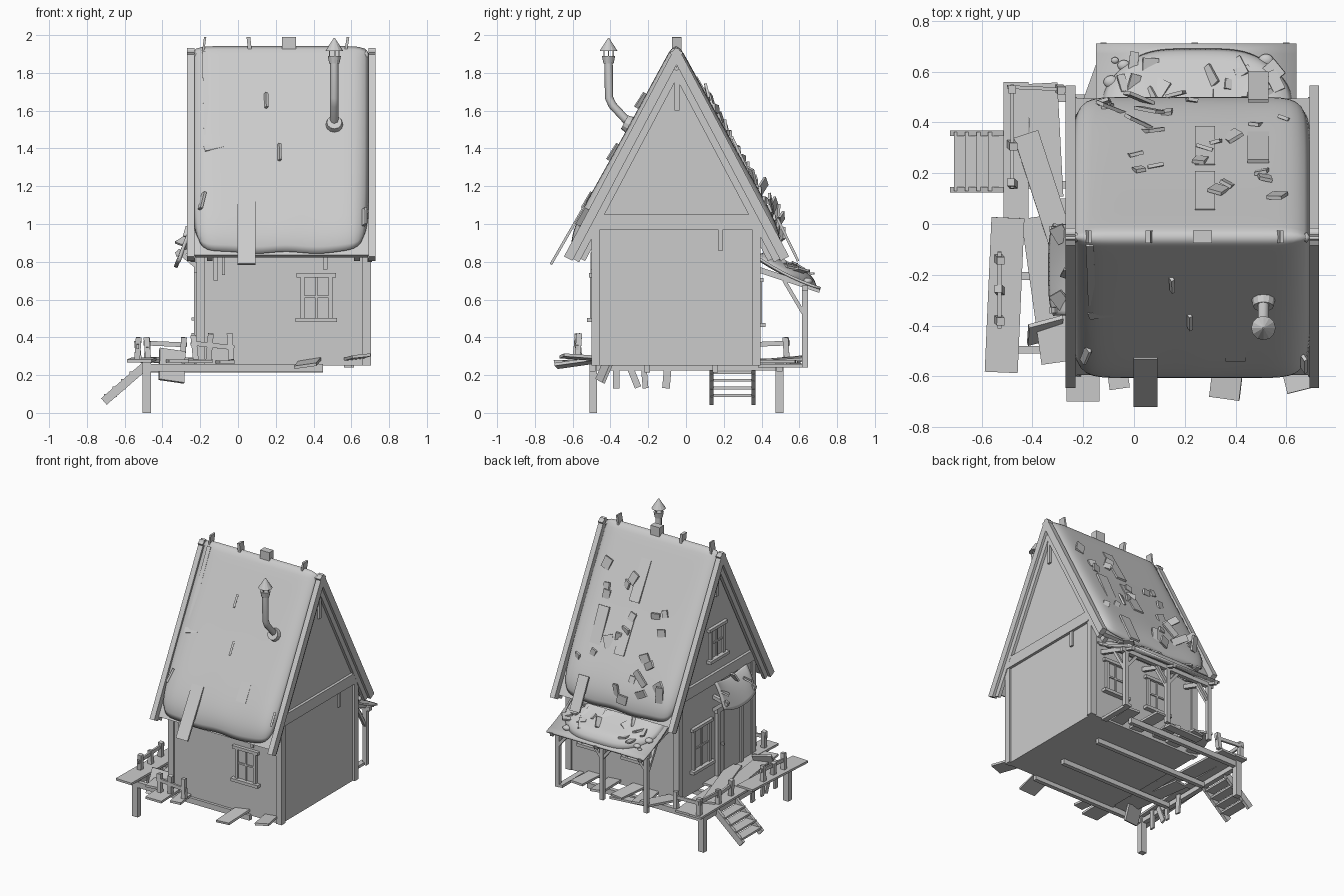
import bpy, bmesh, math, random
from mathutils import Matrix, Vector

if "Cube" in bpy.data.objects:
    bpy.data.objects.remove(bpy.data.objects["Cube"])

rnd = random.Random(4)
RX, RZ, SL = -0.05, 1.95, Vector((0, 0.469, -0.883))   # ridge y, ridge z, slope direction


def finish(name, bm, smooth=False):
    bmesh.ops.recalc_face_normals(bm, faces=bm.faces[:])
    me = bpy.data.meshes.new(name)
    bm.to_mesh(me)
    bm.free()
    if smooth:
        me.polygons.foreach_set("use_smooth", [True] * len(me.polygons))
    ob = bpy.data.objects.new(name, me)
    bpy.context.collection.objects.link(ob)
    return ob


def boxes(name, items, M=Matrix()):
    """Several axis-aligned boxes (x0,x1,y0,y1,z0,z1) in one object."""
    bm = bmesh.new()
    for a, b, c, d, e, f in items:
        T = Matrix.Translation(((a + b) / 2, (c + d) / 2, (e + f) / 2))
        bmesh.ops.create_cube(bm, size=1, matrix=M @ T @ Matrix.Diagonal((b - a, d - c, f - e, 1)))
    return finish(name, bm)


def plank(name, c, size, rot=(0, 0, 0), base=Matrix()):
    """A board centred at c, rotated by degrees on top of a base orientation."""
    R = Matrix.Rotation(math.radians(rot[2]), 4, 'Z') @ Matrix.Rotation(math.radians(rot[1]), 4, 'Y') \
        @ Matrix.Rotation(math.radians(rot[0]), 4, 'X')
    s = [v / 2 for v in size]
    return boxes(name, [(-s[0], s[0], -s[1], s[1], -s[2], s[2])], Matrix.Translation(c) @ base @ R)


def beam(name, p, q, w, h):
    p, q = Vector(p), Vector(q)
    d = (q - p).normalized()
    up = Vector((0, 1, 0)) if abs(d.z) > 0.99 else Vector((0, 0, 1))
    y = up.cross(d).normalized()
    M = Matrix((d, y, d.cross(y))).transposed().to_4x4()
    return plank(name, (p + q) / 2, ((q - p).length, w, h), base=M)


def sheet(name, fn, nu, nv, thick):
    """Smooth soft sheet from a function of u,v in -1..1."""
    bm = bmesh.new()
    g = [[bm.verts.new(fn(2 * i / nu - 1, 2 * j / nv - 1)) for j in range(nv + 1)] for i in range(nu + 1)]
    for i in range(nu):
        for j in range(nv):
            bm.faces.new((g[i][j], g[i + 1][j], g[i + 1][j + 1], g[i][j + 1]))
    ob = finish(name, bm, True)
    m = ob.modifiers.new("thickness", 'SOLIDIFY')
    m.thickness, m.offset = thick, 0
    return ob


def cone(name, c, r1, r2, h, M=Matrix()):
    bm = bmesh.new()
    bmesh.ops.create_cone(bm, cap_ends=True, segments=12, radius1=r1, radius2=r2, depth=h,
                          matrix=Matrix.Translation(c) @ M)
    return finish(name, bm)


# house body: pentagon profile extruded along x
bm = bmesh.new()
prof = [(-.49, .25), (.385, .25), (.385, 1.0), (-.05, 1.84), (-.49, 1.0)]
f = bm.faces.new([bm.verts.new((-.21, y, z)) for y, z in prof])
r = bmesh.ops.extrude_face_region(bm, geom=[f])
bmesh.ops.translate(bm, vec=(.9, 0, 0), verts=[v for v in r['geom'] if isinstance(v, bmesh.types.BMVert)])
finish("house_walls", bm)
boxes("corner_posts", [(x, x + .045, y, y + .045, .25, 1.0) for x in (-.22, .66) for y in (-.5, .35)])
boxes("gable_beams", [(x, x + .03, -.48, .37, .97, 1.05) for x in (-.23, .68)])

# roof boards, barge boards and rafter ends
for s, side in ((-1, "front"), (1, "back")):
    d, n = Vector((0, s * SL.y, SL.z)), Vector((0, s * .883, .469))
    top = Vector((0, RX, RZ))
    a = top - n * .055
    X = Vector((.23, 0, 0))
    beam("roof_boards_" + side, a + d * .105 + X, a + d * 1.24 + X, .94, .025)
    for x, o in ((-.25, .012), (.71, -.012)):
        V = Vector((x, 0, 0))
        beam("barge_board_" + side, top - n * .025 + d * .02 + V, top - n * .025 + d * 1.27 + V, .038, .05)
        V.x += o
        beam("barge_trim_" + side, top - n * .065 + d * .12 + V, top - n * .065 + d * 1.26 + V, .025, .04)
    for x in (-.15, .63):
        beam("rafter_end_" + side, top - n * .09 + d * .98 + Vector((x, 0, 0)),
             top - n * .09 + d * 1.24 + Vector((x, 0, 0)), .03, .04)
boxes("king_posts", [(x, x + .02, -.06, -.035, 1.6, 1.8) for x in (-.225, .685)])


# soft main roof covering
def roof(u, v):
    k = 1 - .08 * abs(u * v) ** 9
    s, x = u * k, .225 + .462 * v * k
    a = math.sqrt(s * s + .0004)
    h = (.043 + .02 * u * u) * (1 - abs(u) ** 14) * (1 - abs(v) ** 14) - .038
    sg = s / a
    e = .005 * math.sin(9 * v + 1) * abs(u) ** 6
    return (x, RX - .003 + .575 * s + sg * .883 * h, RZ - 1.083 * a + .469 * h + e)


sheet("roof_covering", roof, 80, 40, .022)


def roof_plank(s, x, t, w, l, tilt=0, yaw=0, h=0.0, roll=0):
    n = Vector((0, s * .883, .469))
    d = Vector((0, s * SL.y, SL.z))
    side = d.cross(n)
    M = Matrix((side, d, n)).transposed().to_4x4()
    plank("roof_plank", Vector((x, RX, RZ)) + d * t + n * h, (w, l, .014), (tilt, roll, yaw), M)


# loose roof planks and splinters: front slope, then back slope
for p in [(.045, 1.15, .095, .38, 2, 0, .035), (.40, .78, .08, .42, 2, 0, .018), (-.13, .62, .1, .04, 8, 15, .015),
          (.15, .35, .02, .09, 10, 10, .03, 60), (.22, .66, .02, .1, 8, 8, .03, 60), (-.17, .3, .03, .5, 0, 1, .01),
          (.67, 1.04, .03, .1, 5, 5, .015, 60), (-.19, .95, .03, .1, 5, -8, .025, 60)]:
    roof_plank(-1, *p)
for p in [(.28, .35, .08, .3, 2, 0, .016), (.28, .72, .08, .3, 2, 0, .02), (.49, .75, .085, .34, -3, 0, .02),
          (.49, 1.19, .08, .25, -2, 0, .035), (.02, .52, .04, .05, -15, 20, .025)]:
    roof_plank(1, *p)
for cx, t in ((-.09, 1.0), (.02, .88), (.06, .98), (-.12, 1.05), (.02, 1.08)):
    roof_plank(1, cx, t, .05, .12, rnd.uniform(-40, -10), rnd.uniform(-70, 70), .045, rnd.uniform(-40, 40))
for i in range(18):
    roof_plank(1, rnd.uniform(-.15, .62), .3 + .05 * i, rnd.uniform(.03, .07), rnd.uniform(.04, .09),
               rnd.uniform(-35, -8), rnd.uniform(-30, 30), .025, rnd.uniform(-20, 20))
for x, w, a in ((-.18, .012, 8), (.06, .02, -6), (.27, .075, 0), (.575, .014, 10)):
    plank("ridge_splinter", (x, -.05, 1.945), (w, .05, .09), (0, a, 0))

# stove pipe with flange, collars and cap
cu = bpy.data.curves.new("stove_pipe", 'CURVE')
cu.dimensions, cu.bevel_depth, cu.bevel_resolution, cu.use_fill_caps = '3D', .022, 2, True
sp = cu.splines.new('POLY')
pts = [(.51, -.27, 1.50), (.51, -.39, 1.63), (.51, -.408, 1.67), (.51, -.41, 1.87)]
sp.points.add(3)
for q, c in zip(sp.points, pts):
    q.co = (*c, 1)
bpy.context.collection.objects.link(bpy.data.objects.new("stove_pipe", cu))
cone("pipe_flange", (.51, -.308, 1.53), .048, .04, .04, Matrix.Rotation(math.radians(62), 4, 'X'))
cone("pipe_collar", (.51, -.41, 1.87), .027, .035, .04)
cone("pipe_cap", (.51, -.41, 1.95), .048, .003, .07)
boxes("cap_struts", [(.51 + a, .516 + a, -.413 + b, -.407 + b, 1.88, 1.925)
                     for a, b in ((-.028, 0), (.022, 0), (0, .025), (0, -.025))])


# windows and door, modelled facing -y then turned to each wall
def window(loc, ang, w, h):
    M = Matrix.Translation(loc) @ Matrix.Rotation(math.radians(ang), 4, 'Z')
    a, b, t = w / 2, h / 2, .022
    boxes("window", [(-a, -a + t, -.018, .01, -b, b), (a - t, a, -.018, .01, -b, b),
                     (-a - .02, a + .02, -.024, .01, b - t, b), (-a - .025, a + .025, -.035, .01, -b - .01, -b + .012),
                     (-.006, .006, -.012, .01, -b, b), (-a, a, -.012, .01, -.006, .006),
                     (-a + .01, a - .01, -.004, .01, -b, b)], M)


window((.415, -.49, .615), 0, .17, .25)
window((.49, .385, .59), 180, .17, .25)
window((.13, .385, .59), 180, .17, .25)
window((-.21, .13, .57), -90, .2, .32)
window((-.21, -.05, 1.27), -90, .17, .24)
D = Matrix.Translation((-.21, -.19, 0)) @ Matrix.Rotation(math.radians(-90), 4, 'Z')
boxes("door", [(-.12 + i * .06, -.063 + i * .06, -.012, .01, .27, .74) for i in range(4)] +
      [(-.15, -.12, -.022, .01, .26, .78), (.12, .15, -.022, .01, .26, .78), (-.16, .16, -.024, .01, .74, .78),
       (-.1, -.085, -.035, 0, .49, .505)], D)

# curled awning over the door, on brackets
sheet("door_awning", lambda u, v: (-.275 + .055 * u * (1 - .35 * v ** 4), -.18 + .18 * v,
      .9 + .07 * u - .02 * u * u + .035 * v * v - .02 * (1 - u)), 12, 20, .018)
for y in (-.34, -.02):
    beam("awning_bracket", (-.21, y, .77), (-.32, y, .86), .02, .025)
    beam("awning_arm", (-.21, y, .87), (-.33, y, .84), .025, .025)
for y, x, a in ((-.3, -.29, 30), (-.04, -.29, 25), (-.2, -.25, 60)):
    plank("awning_shingle", (x, y, .83 + (x + .33) * 1.2 + .03), (.06, .07, .012), (15, -a, a))

# back porch: frame, posts, braces, soft roof
for x in (-.12, .24, .6):
    beam("porch_post", (x, .63, .24), (x, .63, .66), .03, .03)
    beam("porch_rafter", (x, .38, .76), (x, .71, .65), .025, .03)
    beam("porch_brace", (x, .62, .53), (x, .52, .70), .02, .02)
    for s in ((1,) if x < 0 else (-1,) if x > .5 else (-1, 1)):
        beam("porch_side_brace", (x, .63, .54), (x + s * .09, .63, .65), .02, .02)
boxes("porch_beam", [(-.15, .64, .615, .645, .645, .675)])
# slightly sagging porch boards
py = lambda y: .66 + .31 * (.71 - y) + .55 * (.71 - y) ** 2
sheet("porch_boards", lambda u, v: (.245 + .395 * v, .545 + .165 * u, py(.545 + .165 * u)), 8, 2, .014)


def porch(u, v):
    y = .385 + .15 * (u + 1) * (1 - .3 * abs(v) ** 4)
    x = .25 + .375 * v * (1 - .2 * ((u + 1) / 2) ** 4)
    return (x, y, py(y) - .005 + .055 * (1 - abs(v) ** 8) * (1 - abs(u) ** 8))


sheet("porch_covering", porch, 20, 30, .02)
for i in range(20):
    y = rnd.uniform(.45, .65)
    plank("porch_shingle", (rnd.uniform(-.06, .56), y, py(y) + .055), (rnd.uniform(.03, .08), rnd.uniform(.04, .09), .012),
          (rnd.uniform(-40, 5), rnd.uniform(-25, 25), rnd.uniform(-50, 50)))
for x, y, rr in ((-.09, .56, .03), (-.04, .625, .025), (-.075, .645, .015), (.02, .63, .018), (.52, .645, .03)):
    bm = bmesh.new()
    bmesh.ops.create_uvsphere(bm, u_segments=14, v_segments=8, radius=rr,
                              matrix=Matrix.Translation((x, y, py(y) + .015)) @ Matrix.Diagonal((1, .85, .6, 1)))
    finish("porch_mound", bm, True)

# deck frame and feet
boxes("deck_feet", [(-.505, -.46, y, y + .04, 0, .27) for y in (-.51, .475)])
boxes("deck_frame", [(-.5, .45, -.51, -.48, .22, .26), (-.5, .45, .48, .51, .22, .26), (-.505, -.47, -.5, .5, .225, .26),
                     (-.47, .45, -.22, -.19, .215, .25), (-.47, .45, .14, .17, .215, .25), (.56, .6, .38, .64, .24, .26)])
# scattered deck planks: (x, y, z), (width, length), rotation
for c, s, rot in [((-.51, -.28, .28), (.13, .61), (1, 0, -2.5)), ((-.465, .29, .272), (.1, .54), (0, 0, 0)),
                  ((-.33, .06, .285), (.1, .62), (0, 2, 18)), ((-.35, -.26, .275), (.11, .58), (0, 0, 8)),
                  ((-.35, .33, .27), (.12, .45), (0, 0, 3)), ((-.25, -.2, .27), (.1, .6), (0, 0, 0)),
                  ((-.2, -.58, .275), (.13, .24), (2, 0, 0)), ((-.07, -.55, .27), (.08, .2), (0, 0, 8)),
                  ((.37, -.57, .265), (.12, .24), (8, -8, -8)), ((.63, -.56, .295), (.1, .2), (-4, -6, 14)),
                  ((-.35, -.42, .25), (.14, .18), (68, 8, 15)), ((-.02, .5, .275), (.1, .24), (2, 0, 12)),
                  ((.13, .49, .275), (.1, .22), (-3, 0, -10)), ((.3, .5, .28), (.1, .27), (4, 4, 6)),
                  ((.48, .48, .272), (.1, .2), (0, 0, -4)), ((-.14, .51, .285), (.1, .25), (5, 0, -20)),
                  ((.05, .57, .26), (.3, .06), (0, 2, 4))]:
    plank("deck_plank", c, (*s, .016), rot)
for y, w, a in ((-.37, .035, 0), (-.28, .035, 22), (-.22, .03, 5), (-.1, .04, -5)):
    plank("hanging_slat", (-.47, y, .2), (.014, w, .14), (a, 0, 0))

# railing posts and rails
for x, y, h, a in ((-.53, -.14, .12, 5), (-.53, -.26, .1, -6), (-.53, -.38, .12, 4), (-.48, .53, .12, 0), (-.48, .31, .1, 6),
                   (-.48, .16, .12, -5), (-.29, .53, .12, 4), (-.23, -.58, .13, -6), (-.15, -.57, .14, 5),
                   (-.04, -.57, .14, -4)):
    plank("rail_post", (x, y, .28 + h / 2), (.03, .03, h), (a, a, 0))
for p, q in (((-.53, -.11, .37), (-.53, -.41, .35)), ((-.48, .55, .37), (-.48, .3, .36)), ((-.5, .54, .37), (-.27, .53, .36)),
             ((-.25, -.585, .37), (-.02, -.575, .345)), ((-.48, .33, .34), (-.48, .14, .36))):
    beam("rail", p, q, .014, .025)

# stairs
for y in (.135, .358):
    beam("stair_stringer", (-.49, y, .25), (-.71, y, .06), .022, .045)
boxes("stair_treads", [(-.575 - .045 * i, -.505 - .045 * i, .13, .362, .205 - .04 * i, .22 - .04 * i) for i in range(4)])

# stray slats nailed to the walls
boxes("wall_slats", [(-.13, -.105, -.505, -.485, .7, .84), (-.085, -.07, -.505, -.485, .73, .84),
                     (.45, .475, -.505, -.485, .76, .85), (.685, .703, .17, .195, .86, .97)])
